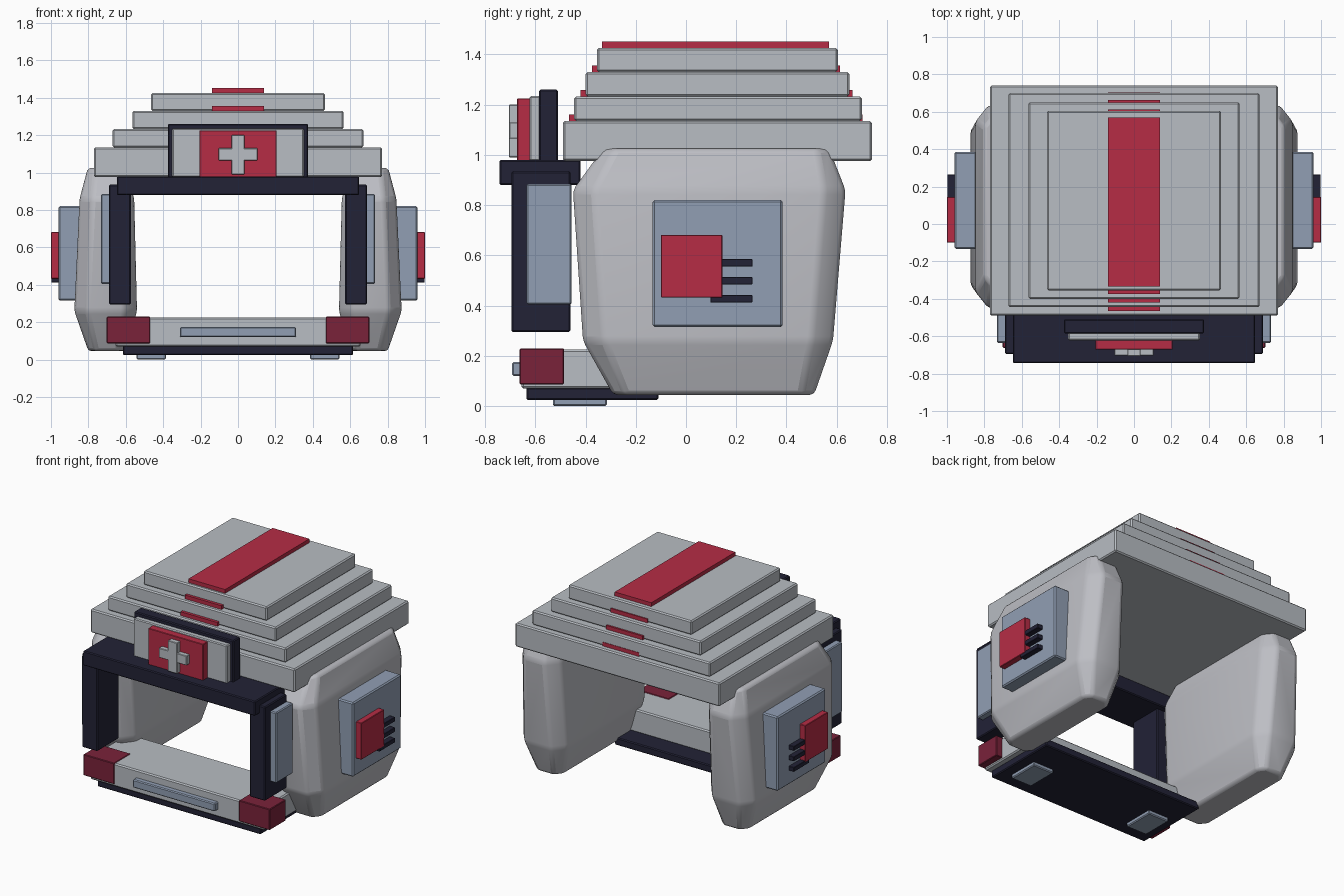
import bpy, bmesh

if "Cube" in bpy.data.objects:
    bpy.data.objects.remove(bpy.data.objects["Cube"])


def material(name, rgb):
    """Flat colour given as sRGB 0-255, stored as linear."""
    lin = [(c / 255 / 12.92) if c < 11 else ((c / 255 + 0.055) / 1.055) ** 2.4 for c in rgb]
    m = bpy.data.materials.new(name)
    m.diffuse_color = (*lin, 1)
    m.use_nodes = True
    m.node_tree.nodes["Principled BSDF"].inputs["Base Color"].default_value = m.diffuse_color
    return m


GREY = material("light_grey", (184, 189, 195))
SHELL = material("shell_grey", (189, 190, 196))
RED = material("red", (182, 44, 69))
MAROON = material("dark_red", (122, 34, 58))
NAVY = material("navy", (34, 34, 54))
BLUE = material("blue_grey", (145, 159, 180))


def finish(bm, name, mat, bevel, segments=1):
    bmesh.ops.recalc_face_normals(bm, faces=bm.faces)
    me = bpy.data.meshes.new(name)
    bm.to_mesh(me)
    bm.free()
    me.materials.append(mat)
    ob = bpy.data.objects.new(name, me)
    bpy.context.collection.objects.link(ob)
    if bevel:
        mod = ob.modifiers.new("Bevel", 'BEVEL')
        mod.width = bevel
        mod.segments = segments
        mod.limit_method = 'ANGLE'
        mod.angle_limit = 0.2
    return ob


def box(name, mat, x, y, z, bevel=0.006):
    """Box from (min, max) ranges."""
    bm = bmesh.new()
    bmesh.ops.create_cube(bm, size=1)
    for v in bm.verts:
        v.co = [(r[0] + r[1]) / 2 + c * (r[1] - r[0]) for r, c in zip((x, y, z), v.co)]
    return finish(bm, name, mat, bevel)


def pair(name, mat, x, y, z, bevel=0.006):
    """Mirrored left and right boxes."""
    box(name + "_right", mat, x, y, z, bevel)
    box(name + "_left", mat, (-x[1], -x[0]), y, z, bevel)


def shell(name, side):
    """Tapered side block lofted through chamfered sections."""
    sections = [(.60, .80, -.29, .51, .045, .05), (.54, .875, -.41, .585, .26, .085),
                (.555, .847, -.45, .635, .86, .085), (.60, .803, -.33, .57, 1.025, .05)]
    bm = bmesh.new()
    rings = []
    for x0, x1, y0, y1, z, c in sections:
        cx = c * 0.8
        pts = [(x0 + cx, y0), (x1 - cx, y0), (x1, y0 + c), (x1, y1 - c),
               (x1 - cx, y1), (x0 + cx, y1), (x0, y1 - c), (x0, y0 + c)]
        rings.append([bm.verts.new((side * px, py, z)) for px, py in pts])
    for a, b in zip(rings, rings[1:]):
        for i in range(8):
            j = (i + 1) % 8
            bm.faces.new((a[i], a[j], b[j], b[i]))
    bm.faces.new(rings[0])
    bm.faces.new(rings[-1])
    ob = finish(bm, name, SHELL, 0.018, 2)
    bpy.ops.object.select_all(action='DESELECT')
    ob.select_set(True)
    bpy.context.view_layer.objects.active = ob
    bpy.ops.object.shade_smooth_by_angle(angle=0.45)


# Side walls
shell("side_wall_right", 1)
shell("side_wall_left", -1)

# Stepped roof with a red stripe on every tier
tiers = [(.77, -.49, .74, .975, 1.135), (.67, -.445, .70, 1.135, 1.233),
         (.565, -.40, .65, 1.233, 1.33), (.465, -.355, .605, 1.33, 1.425)]
for i, (w, y0, y1, z0, z1) in enumerate(tiers):
    box(f"roof_tier_{i + 1}", GREY, (-w, w), (y0, y1), (z0, z1), 0.008)
    inset = 0.025 if i < 3 else 0.02
    back = y1 - (0.037 if i < 3 else 0.035)
    box(f"roof_stripe_{i + 1}", RED, (-.138, .138), (y0 + inset, back), (z1 - .01, z1 + .026), 0)

# Doorway frame
box("lintel", NAVY, (-.648, .648), (-.743, -.42), (.88, .98))
pair("door_post", NAVY, (.573, .69), (-.695, -.46), (.295, .935))
pair("post_panel", BLUE, (.66, .733), (-.635, -.455), (.405, .885))

# Sign above the doorway
box("sign_backing", NAVY, (-.375, .375), (-.585, -.51), (.97, 1.26))
box("sign_board", GREY, (-.352, .352), (-.622, -.58), (.975, 1.235))
box("sign_panel", RED, (-.207, .207), (-.672, -.62), (.975, 1.225), 0.003)
box("cross_upright", GREY, (-.035, .035), (-.705, -.668), (.99, 1.2), 0.003)
box("cross_arm", GREY, (-.105, .105), (-.704, -.668), (1.065, 1.13), 0.003)

# Front step, corner blocks, base and feet
box("step", GREY, (-.655, .655), (-.655, -.25), (.07, .226), 0.008)
pair("step_corner", MAROON, (.47, .702), (-.662, -.485), (.087, .23), 0.004)
box("step_bar", BLUE, (-.31, .31), (-.692, -.65), (.12, .175))
box("base_plate", NAVY, (-.615, .615), (-.635, -.11), (.024, .075))
pair("foot", BLUE, (.385, .542), (-.53, -.315), (0, .03))

# Panels on the outer walls with red block and vents
pair("wall_panel", BLUE, (.82, .96), (-.133, .385), (.315, .82), 0.008)
pair("wall_badge", RED, (.95, 1.0), (-.1, .145), (.432, .682), 0.003)
for i, z in enumerate((.412, .484, .555)):
    pair(f"vent_{i + 1}", NAVY, (.95, .998), (.098, .264), (z, z + .03), 0.002)
